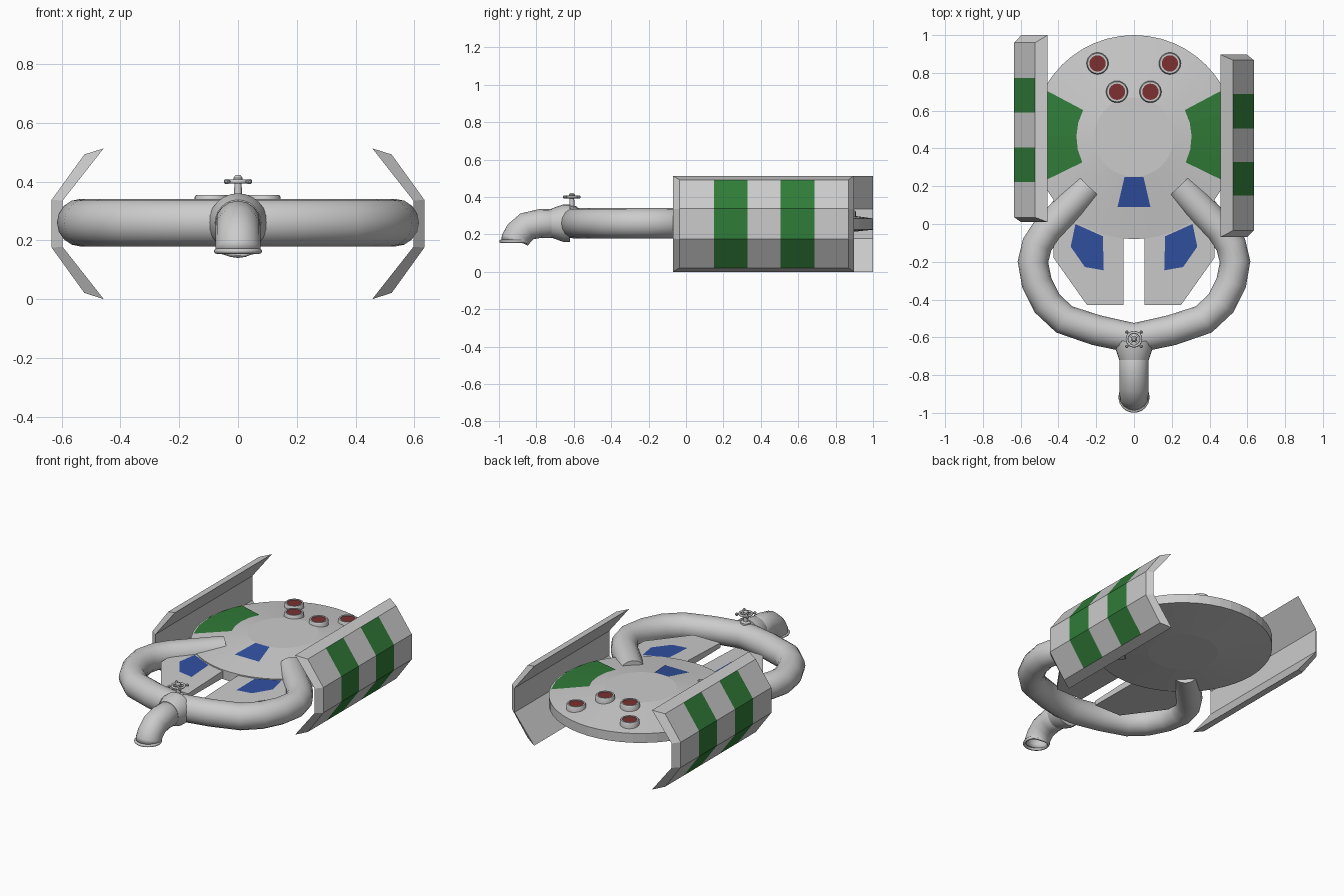
import bpy, bmesh, math
from mathutils import Vector

if "Cube" in bpy.data.objects:
    bpy.data.objects.remove(bpy.data.objects["Cube"])

CY = 0.46  # disc centre in y


def material(name, rgb):
    m = bpy.data.materials.new(name)
    m.diffuse_color = (*rgb, 1)
    m.use_nodes = True
    m.node_tree.nodes["Principled BSDF"].inputs["Base Color"].default_value = m.diffuse_color
    return m


GREY = material("grey", (0.6, 0.6, 0.6))
GREEN = material("green", (0.03, 0.2, 0.04))
BLUE = material("blue", (0.03, 0.08, 0.35))
RED = material("red", (0.2, 0.03, 0.03))


def finish(name, bm, mats=(), smooth=None):
    bmesh.ops.recalc_face_normals(bm, faces=bm.faces)
    me = bpy.data.meshes.new(name)
    bm.to_mesh(me)
    bm.free()
    for m in mats:
        me.materials.append(m)
    ob = bpy.data.objects.new(name, me)
    bpy.context.collection.objects.link(ob)
    if smooth:
        shade(ob, smooth)
    return ob


def shade(ob, deg=35):
    bpy.ops.object.select_all(action='DESELECT')
    ob.select_set(True)
    bpy.context.view_layer.objects.active = ob
    bpy.ops.object.shade_smooth_by_angle(angle=math.radians(deg))


def lathe(name, profile, loc, n=32, mats=(), axis='Z', smooth=35):
    """Spin (radius, height) points round an axis; flat caps close both ends."""
    bm = bmesh.new()
    rings = []
    for r, h in profile:
        ring = []
        for i in range(n):
            a = 2 * math.pi * i / n
            p = Vector((r * math.cos(a), r * math.sin(a), h))
            if axis == 'Y':
                p = Vector((p.x, p.z, p.y))
            ring.append(bm.verts.new(p + Vector(loc)))
        rings.append(ring)
    for a, b in zip(rings, rings[1:]):
        for i in range(n):
            bm.faces.new((a[i], a[(i + 1) % n], b[(i + 1) % n], b[i]))
    bm.faces.new(rings[0])
    bm.faces.new(rings[-1])
    return finish(name, bm, mats, smooth)


def tube(name, pts, radius, caps=True, cyclic=False, res=6):
    cu = bpy.data.curves.new(name, 'CURVE')
    cu.dimensions = '3D'
    cu.bevel_depth, cu.bevel_resolution, cu.use_fill_caps = radius, res, caps
    sp = cu.splines.new('POLY')
    sp.points.add(len(pts) - 1)
    for p, co in zip(sp.points, pts):
        p.co = (*co, 1)
    sp.use_cyclic_u = cyclic
    ob = bpy.data.objects.new(name, cu)
    bpy.context.collection.objects.link(ob)
    bpy.ops.object.select_all(action='DESELECT')
    ob.select_set(True)
    bpy.context.view_layer.objects.active = ob
    bpy.ops.object.convert(target='MESH')
    ob = bpy.context.object
    shade(ob, 50)
    return ob


def patch(name, pts, mat, height):
    """Thin coloured sheet just above a surface given by height(x, y)."""
    bm = bmesh.new()
    bm.faces.new([bm.verts.new((x, y, height(x, y) + 0.003)) for x, y in pts])
    bm.normal_update()
    for f in bm.faces:
        if f.normal.z < 0:
            f.normal_flip()
    me = bpy.data.meshes.new(name)
    bm.to_mesh(me)
    bm.free()
    me.materials.append(mat)
    bpy.context.collection.objects.link(bpy.data.objects.new(name, me))


def disc_z(x, y):
    r = max(math.hypot(x, y - CY), 0.21)
    return 0.333 - (r - 0.21) * 0.048 / 0.33


def prong_z(x, y):
    return 0.28 + y * 0.035


# Saucer body
lathe("disc_body", [(0.21, 0.19), (0.54, 0.225), (0.54, 0.285), (0.21, 0.333)],
      (0, CY, 0), 48, smooth=5)

# Round buttons with red tops
for i, (x, y) in enumerate([(-0.09, 0.7), (0.087, 0.7), (-0.193, 0.85), (0.19, 0.85)]):
    z = disc_z(x, y)
    lathe(f"button_{i}", [(0.058, -0.02), (0.058, 0.02), (0.053, 0.028), (0.044, 0.028),
                          (0.044, 0.022)], (x, y, z), 24)
    lathe(f"button_top_{i}", [(0.043, 0.0), (0.043, 0.024)], (x, y, z), 24, [RED])

# Coloured areas on the disc
patch("front_blue_patch", [(-0.05, 0.25), (0.05, 0.25), (0.087, 0.09), (-0.087, 0.09)], BLUE, disc_z)
for s in (-1, 1):
    steps = 4
    for k in range(steps):
        a, b = [math.radians(-26 + 54 * (k + j) / steps) for j in (0, 1)]
        ring = [(0.305, a), (0.53, a), (0.53, b), (0.305, b)]
        patch("side_green_patch", [(s * r * math.cos(t), CY + r * math.sin(t)) for r, t in ring],
              GREEN, disc_z)

# Two front prongs with blue areas
for s in (-1, 1):
    bm = bmesh.new()
    outline = [(0.055, 0.1), (0.055, -0.43), (0.248, -0.43), (0.425, -0.18), (0.425, 0.2)]
    top = [bm.verts.new((s * x, y, prong_z(x, y))) for x, y in outline]
    low = [bm.verts.new((s * x, y, 0.23 - y * 0.01)) for x, y in outline]
    bm.faces.new(top)
    bm.faces.new(low)
    for i in range(5):
        j = (i + 1) % 5
        bm.faces.new((top[i], top[j], low[j], low[i]))
    finish("front_prong", bm)
    patch("prong_blue_patch", [(s * x, y) for x, y in
          [(0.31, 0.0), (0.165, -0.065), (0.16, -0.245), (0.26, -0.228), (0.335, -0.12)]],
          BLUE, prong_z)


# Bent side panels, the outer skin striped green
def panel(name, s, inner_y, outer_y, stripes):
    inner = [(0.457, 0.513), (0.597, 0.335), (0.597, 0.178), (0.457, 0.0)]
    outer = [(0.523, 0.492), (0.634, 0.338), (0.634, 0.175), (0.523, 0.021)]
    ys = [outer_y[0], *stripes, outer_y[1]]
    bm = bmesh.new()
    o = [[bm.verts.new((s * x, y, z)) for x, z in outer] for y in ys]
    n = [[bm.verts.new((s * x, y, z)) for x, z in inner] for y in inner_y]
    for i in range(len(ys) - 1):
        for k in range(3):
            f = bm.faces.new((o[i][k], o[i + 1][k], o[i + 1][k + 1], o[i][k + 1]))
            f.material_index = i % 2
    for k in range(3):
        bm.faces.new((n[0][k], n[0][k + 1], n[1][k + 1], n[1][k]))
        bm.faces.new((n[0][k], n[0][k + 1], o[0][k + 1], o[0][k]))
        bm.faces.new((n[1][k], n[1][k + 1], o[-1][k + 1], o[-1][k]))
    for k in (0, 3):
        bm.faces.new([n[0][k], n[1][k]] + [r[k] for r in reversed(o)])
    finish(name, bm, [GREY, GREEN])


panel("left_panel", -1, (0.01, 1.0), (0.035, 0.96), (0.222, 0.405, 0.59, 0.772))
panel("right_panel", 1, (-0.07, 0.897), (-0.035, 0.868), (0.15, 0.328, 0.505, 0.687))

# Forked pipe running round the front
half = [(0.24, 0.2), (0.46, -0.03), (0.513, -0.11), (0.535, -0.2), (0.515, -0.31), (0.46, -0.42),
        (0.37, -0.505), (0.2, -0.562), (0.0, -0.605)]
path = [(-x, y, 0.26) for x, y in half] + [(x, y, 0.26) for x, y in half[-2::-1]]
tube("forked_pipe", path, 0.081)

# Spout, open at its end
spout = tube("spout", [(0, y, z) for y, z in
             [(-0.6, 0.26), (-0.78, 0.258), (-0.85, 0.243), (-0.893, 0.205), (-0.91, 0.175),
              (-0.912, 0.16)]], 0.077, caps=False)
wall = spout.modifiers.new("wall", 'SOLIDIFY')
wall.thickness, wall.offset = 0.014, -1
ring = [(0, -0.912, 0.163)]
tube("spout_lip", [(0.073 * math.cos(a), -0.917 + 0.073 * math.sin(a), 0.163)
     for a in [2 * math.pi * i / 32 for i in range(32)]], 0.009, cyclic=True, res=2)
lathe("spout_collar", [(0.1, -0.62), (0.1, -0.655), (0.078, -0.72)], (0, 0, 0.26), 24, axis='Y')

# Valve with stem, hand wheel and spokes
lathe("valve_stem", [(0.03, 0.32), (0.03, 0.347), (0.014, 0.353), (0.012, 0.395), (0.016, 0.4),
                     (0.016, 0.412), (0.008, 0.422)], (0, -0.61, 0), 16)
tube("valve_wheel", [(0.037 * math.cos(a), -0.61 + 0.037 * math.sin(a), 0.4)
     for a in [2 * math.pi * i / 24 for i in range(24)]], 0.007, cyclic=True, res=2)
for k in range(4):
    a = math.radians(45 + 90 * k)
    c, d = math.cos(a), math.sin(a)
    tube("valve_spoke", [(0, -0.61, 0.4), (0.055 * c, -0.61 + 0.055 * d, 0.4)], 0.006, res=2)
    lathe("valve_knob", [(0.004, -0.009), (0.009, -0.004), (0.009, 0.004), (0.004, 0.009)],
          (0.054 * c, -0.61 + 0.054 * d, 0.4), 10)
